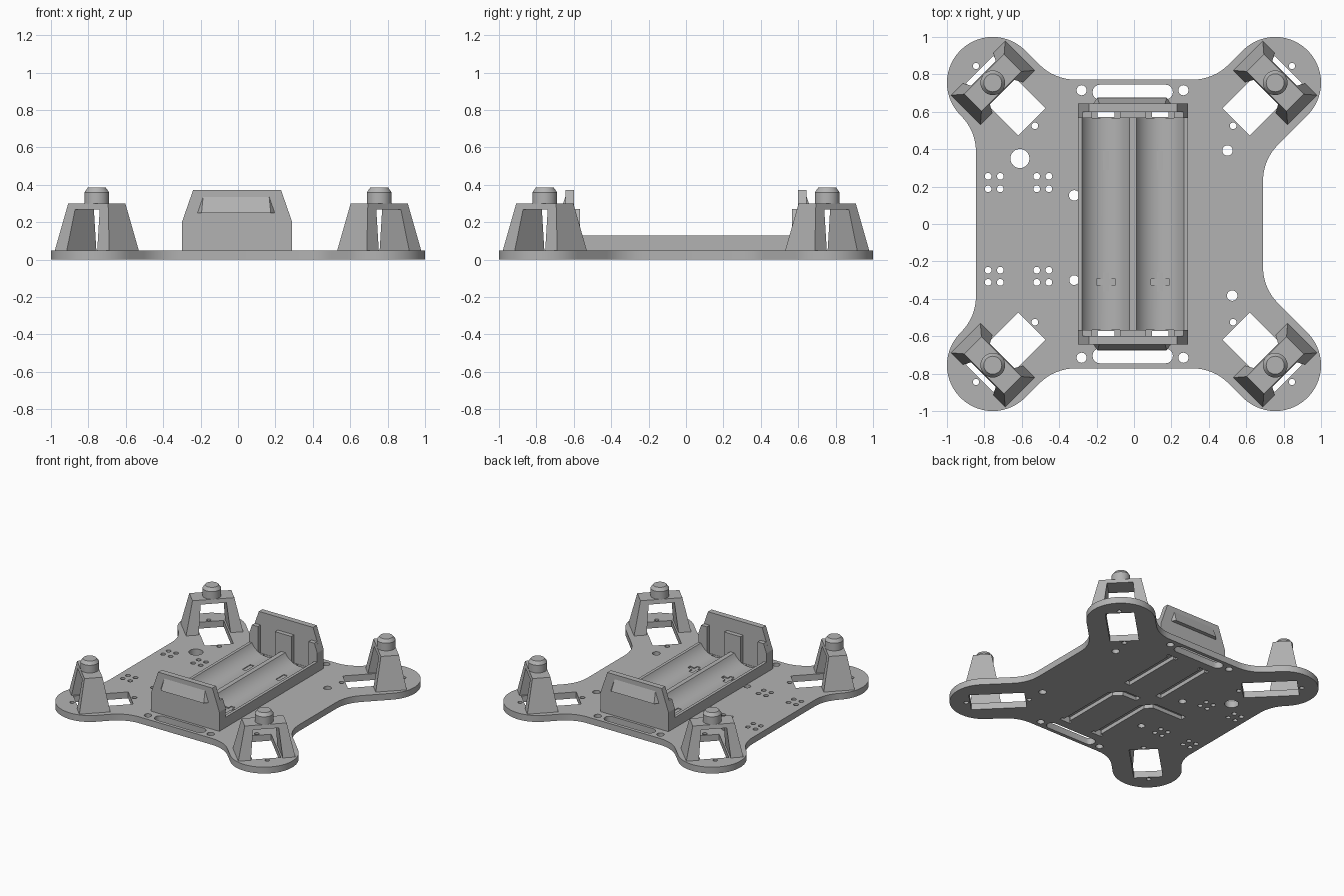
import bpy, bmesh
from math import sin, cos, pi, atan2, radians
from mathutils import Matrix, Vector

if "Cube" in bpy.data.objects:
    bpy.data.objects.remove(bpy.data.objects["Cube"])

GREY = (0.45, 0.45, 0.45, 1)
grey = bpy.data.materials.new("grey_plastic")
grey.use_nodes = True
grey.diffuse_color = GREY
grey.node_tree.nodes["Principled BSDF"].inputs["Base Color"].default_value = GREY

CORNERS = [(1, 1), (-1, 1), (-1, -1), (1, -1)]
LOBE, LOBE_R, FILLET = 0.755, 0.245, 0.27
THICK = 0.05
CELLS = (-0.15, 0.14)


def arc(cx, cy, r, a0, a1, n):
    return [(cx + r * cos(radians(a0 + (a1 - a0) * i / n)),
             cy + r * sin(radians(a0 + (a1 - a0) * i / n))) for i in range(n + 1)]


def prism(bm, pts, z0, z1, matrix=Matrix()):
    """Extrude a flat outline from z0 to z1."""
    face = bm.faces.new([bm.verts.new(matrix @ Vector((x, y, z0))) for x, y in pts])
    top = bmesh.ops.extrude_face_region(bm, geom=[face])["geom"]
    shift = matrix.to_3x3() @ Vector((0, 0, z1 - z0))
    bmesh.ops.translate(bm, vec=shift, verts=[g for g in top if isinstance(g, bmesh.types.BMVert)])


def box(bm, x0, x1, y0, y1, z0, z1, matrix=Matrix()):
    prism(bm, [(x0, y0), (x1, y0), (x1, y1), (x0, y1)], z0, z1, matrix)


def disc(bm, x, y, r, z0, z1, n=24, matrix=Matrix()):
    prism(bm, arc(x, y, r, 0, 360 - 360 / n, n - 1), z0, z1, matrix)


def hull(bm, pts):
    verts = [bm.verts.new(p) for p in pts]
    bmesh.ops.convex_hull(bm, input=verts)


def frustum(bm, half0, z0, half1, z1):
    hull(bm, [(sx * h[0], sy * h[1], z) for h, z in ((half0, z0), (half1, z1))
              for sx, sy in CORNERS])


def make(name, bm, matrix=Matrix()):
    bmesh.ops.recalc_face_normals(bm, faces=bm.faces)
    mesh = bpy.data.meshes.new(name)
    bm.to_mesh(mesh)
    bm.free()
    mesh.materials.append(grey)
    obj = bpy.data.objects.new(name, mesh)
    obj.matrix_world = matrix
    bpy.context.collection.objects.link(obj)
    return obj


def cut(obj, bm):
    """Subtract the cutter shapes and keep the result as plain mesh."""
    cutter = make("cutter", bm, obj.matrix_world.copy())
    cutter.hide_render = True
    mod = obj.modifiers.new("cut", "BOOLEAN")
    mod.operation, mod.solver, mod.object = "DIFFERENCE", "EXACT", cutter
    mod.use_self = True
    bpy.context.view_layer.update()
    graph = bpy.context.evaluated_depsgraph_get()
    mesh = bpy.data.meshes.new_from_object(obj.evaluated_get(graph))
    obj.modifiers.clear()
    obj.data = mesh
    bpy.data.objects.remove(cutter)


def smooth(obj):
    bpy.ops.object.select_all(action="DESELECT")
    obj.select_set(True)
    bpy.context.view_layer.objects.active = obj
    bpy.ops.object.shade_smooth_by_angle(angle=radians(30))


def corner_matrix(sx, sy):
    """Local y points outward along the diagonal."""
    return Matrix.Translation((sx * LOBE, sy * LOBE, 0)) @ Matrix.Rotation(atan2(sy, sx) - pi / 2, 4, "Z")


# Base plate outline: four round lobes blended into the straight sides
outline = []
reach = LOBE_R * 2 ** 0.5
for sx, sy in CORNERS:
    side, end = (0.69 if sx > 0 else 0.845), 0.772
    start = side - reach - FILLET * (2 ** 0.5 - 1)
    start_end = end - reach - FILLET * (2 ** 0.5 - 1)
    quarter = arc(side + FILLET, start, FILLET, 180, 135, 8)
    quarter += arc(LOBE, LOBE, LOBE_R, -45, 135, 28)
    quarter += arc(start_end, end + FILLET, FILLET, -45, -90, 8)
    quarter = [(sx * x, sy * y) for x, y in quarter]
    outline += quarter if sx * sy > 0 else quarter[::-1]
bm = bmesh.new()
prism(bm, outline, 0, THICK)
plate = make("base_plate", bm)

# Plate openings
bm = bmesh.new()
LOW, HIGH = -0.05, 0.1
for sx, sy in CORNERS:
    box(bm, -0.103, 0.103, -0.295, 0.1, LOW, HIGH, corner_matrix(sx, sy))
    disc(bm, sx * 0.845, sy * 0.845, 0.017, LOW, HIGH, 16)
    disc(bm, sx * 0.53, sy * 0.525, 0.018, LOW, HIGH, 16)
    disc(bm, sx * 0.272 - 0.008, sy * 0.715, 0.027, LOW, HIGH)
for s in (1, -1):
    slot = arc(0.168, s * 0.705, 0.04, -90, 90, 8) + arc(-0.182, s * 0.705, 0.04, 90, 270, 8)
    prism(bm, slot, LOW, HIGH)
    for x in CELLS:
        box(bm, x - 0.045, x + 0.045, s * 0.585 - 0.013, s * 0.585 + 0.013, LOW, HIGH)
for x, y, r in ((-0.61, 0.35, 0.051), (-0.32, 0.153, 0.028), (-0.32, -0.3, 0.026),
                (0.5, 0.393, 0.028), (0.525, -0.383, 0.028)):
    disc(bm, x, y, r, LOW, HIGH)
for x in (-0.78, -0.715, -0.52, -0.455):
    for y in (0.255, 0.188, -0.247, -0.312):
        disc(bm, x, y, 0.018, LOW, HIGH, 16)
cut(plate, bm)

# Wire channels under the plate
bm = bmesh.new()
for x in CELLS:
    for s in (1, -1):
        box(bm, x - 0.025, x + 0.025, s * 0.09, s * 0.575, LOW, 0.03)
prism(bm, [(0.165, -0.09), (0.08, 0.0), (-0.06, 0.0), (-0.06, -0.05), (0.06, -0.05), (0.115, -0.1)], LOW, 0.03)
prism(bm, [(-0.175, -0.1), (-0.22, -0.05), (-0.48, -0.05), (-0.48, 0.0), (-0.2, 0.0), (-0.125, -0.09)], LOW, 0.03)
cut(plate, bm)
smooth(plate)

# Battery tray with two round troughs
bm = bmesh.new()
box(bm, -0.3, 0.29, -0.566, 0.566, 0.045, 0.13)
tray = make("battery_tray", bm)
bm = bmesh.new()
along_y = Matrix.Rotation(pi / 2, 4, "X")
for x in CELLS:
    disc(bm, x, 0.2, 0.145, -0.7, 0.7, 64, along_y)
cut(tray, bm)

# Polarity marks sunk into the troughs
bm = bmesh.new()
for x in CELLS:
    box(bm, x - 0.016, x + 0.016, 0.29, 0.39, 0.048, 0.2)
    a, b = 0.016, 0.05
    plus = [(a, b), (-a, b), (-a, a), (-b, a), (-b, -a), (-a, -a),
            (-a, -b), (a, -b), (a, -a), (b, -a), (b, a), (a, a)]
    prism(bm, [(x + px, y - 0.31) for px, y in plus], 0.048, 0.2)
cut(tray, bm)
smooth(tray)

# Battery end walls, contact ribs and outer wedge
for s, side in ((-1, "front"), (1, "back")):
    def upright(bm, pts, y0, y1):
        # the outline lies in x and z
        prism(bm, pts, -s * y0, -s * y1, along_y)

    bm = bmesh.new()
    upright(bm, [(-0.3, 0.045), (0.29, 0.045), (0.29, 0.2), (0.23, 0.372), (-0.24, 0.372), (-0.3, 0.2)], 0.6, 0.645)
    make(side + "_end_wall", bm)

    bm = bmesh.new()
    for m in (1, -1):
        rib = [(0.295, 0.045), (0.295, 0.2), (0.27, 0.27), (0.22, 0.27), (0.22, 0.045)]
        upright(bm, [(m * x - 0.005, z) for x, z in rib], 0.566, 0.602)
    upright(bm, [(-0.075, 0.045), (0.065, 0.045), (0.065, 0.27), (-0.075, 0.27)], 0.566, 0.602)
    make(side + "_contact_ribs", bm)

    bm = bmesh.new()
    hull(bm, [(m * x - 0.01, s * y, z) for m in (1, -1)
              for x, y, z in ((0.21, 0.64, 0.25), (0.175, 0.64, 0.35), (0.185, 0.675, 0.25))])
    make(side + "_wall_wedge", bm)

# Motor mounts: tapered bridge with a post on top
for sx, sy in CORNERS:
    name = ("back" if sy > 0 else "front") + ("_left" if sx > 0 else "_right")
    place = corner_matrix(sx, sy)
    bm = bmesh.new()
    frustum(bm, (0.206, 0.112), 0.048, (0.151, 0.065), 0.3)
    mount = make(name + "_motor_mount", bm, place)
    bm = bmesh.new()
    frustum(bm, (0.12, 0.3), 0.0, (0.093, 0.3), 0.268)
    cut(mount, bm)

    bm = bmesh.new()
    for r0, r1, z0, z1 in ((0.066, 0.066, 0.295, 0.36), (0.066, 0.048, 0.36, 0.385)):
        hull(bm, [(x, y, z) for r, z in ((r0, z0), (r1, z1))
                  for x, y in arc(0, 0, r, 0, 348.75, 31)])
    post = make(name + "_motor_post", bm, place)
    smooth(post)
